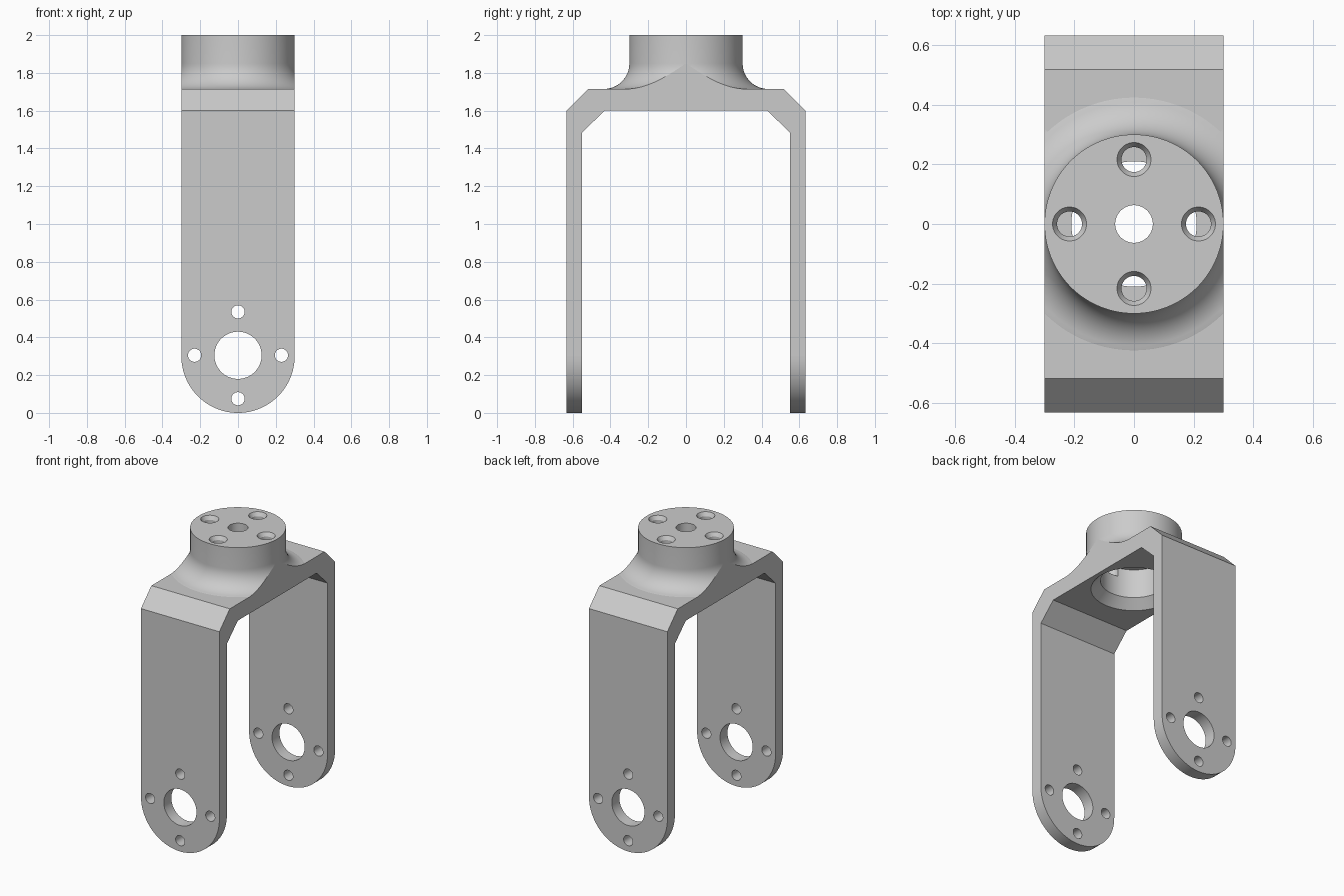
import bpy, bmesh, math
from mathutils import Matrix, Vector

if "Cube" in bpy.data.objects:
    bpy.data.objects.remove(bpy.data.objects["Cube"])

grey = bpy.data.materials.new("plain grey")
grey.diffuse_color = (0.6, 0.6, 0.6, 1)
grey.use_nodes = True
grey.node_tree.nodes["Principled BSDF"].inputs["Base Color"].default_value = grey.diffuse_color


def finish(bm, name):
    bmesh.ops.recalc_face_normals(bm, faces=bm.faces)
    me = bpy.data.meshes.new(name)
    bm.to_mesh(me)
    bm.free()
    me.materials.append(grey)
    ob = bpy.data.objects.new(name, me)
    bpy.context.collection.objects.link(ob)
    return ob


def prism(name, points, place, half):
    """Extrude a 2D outline between -half and +half; place maps (u, v, w) to xyz."""
    bm = bmesh.new()
    face = bm.faces.new([bm.verts.new(place(u, v, -half)) for u, v in points])
    ext = bmesh.ops.extrude_face_region(bm, geom=[face])
    move = Vector(place(0, 0, 2 * half))
    bmesh.ops.translate(bm, vec=move, verts=[g for g in ext["geom"] if isinstance(g, bmesh.types.BMVert)])
    return finish(bm, name)


def lathe(name, profile, segs=48, matrix=Matrix()):
    """Revolve (radius, height) points about z, capped at both ends."""
    bm = bmesh.new()
    rings = []
    for r, z in profile:
        angles = [(i + 0.5) * math.tau / segs for i in range(segs)]
        rings.append([bm.verts.new((r * math.cos(a), r * math.sin(a), z)) for a in angles])
    for a, b in zip(rings, rings[1:]):
        for i in range(segs):
            j = (i + 1) % segs
            bm.faces.new((a[i], a[j], b[j], b[i]))
    bm.faces.new(rings[0])
    bm.faces.new(rings[-1])
    bm.transform(matrix)
    return finish(bm, name)


def combine(target, tool, operation):
    mod = target.modifiers.new("combine", 'BOOLEAN')
    mod.operation, mod.solver, mod.object = operation, 'EXACT', tool
    bpy.context.view_layer.objects.active = target
    bpy.ops.object.modifier_apply(modifier=mod.name)
    bpy.data.objects.remove(tool)


# Fork frame: side outline with chamfered shoulders, extruded overwide
half_side = [(0.43, 1.6), (0.55, 1.485), (0.55, -0.1), (0.632, -0.1), (0.632, 1.6), (0.518, 1.715)]
outline = half_side + [(-y, z) for y, z in reversed(half_side)]
fork = prism("fork_yoke", outline, lambda y, z, x: (x, y, z), 0.5)

# Round boss with a flared fillet
fillet = [(0.435 - 0.135 * math.cos(t), 1.85 - 0.135 * math.sin(t))
          for t in (math.radians(6 * i) for i in range(15))]
boss = lathe("boss", [(0.3, 2.0)] + fillet + [(0.437, 1.711), (0.437, 1.66)], 96)
combine(fork, boss, 'UNION')

# Trim to the front silhouette with round leg ends
arc = [(0.3 * math.cos(a), 0.3 + 0.3 * math.sin(a))
       for a in (math.pi + math.pi * i / 48 for i in range(49))]
slab = prism("silhouette", arc + [(0.3, 2.2), (-0.3, 2.2)], lambda x, z, y: (x, y, z), 1.0)
combine(fork, slab, 'INTERSECT')

# Hollow under the boss with chamfered mouth, and centre hole
combine(fork, lathe("hollow", [(0.32, 1.55), (0.21, 1.66), (0.21, 1.86)], 72), 'DIFFERENCE')
combine(fork, lathe("centre_hole", [(0.063, 1.75), (0.063, 2.1)]), 'DIFFERENCE')

# Countersunk bolt holes in the boss, bolt holes and bearing hole in both legs
sideways = Matrix.Rotation(math.pi / 2, 4, 'X')
for k in range(4):
    c, s = math.cos(k * math.pi / 2), math.sin(k * math.pi / 2)
    bolt = lathe("bolt_hole", [(0.042, 1.80), (0.042, 1.975), (0.063, 2.01)], 32,
                 Matrix.Translation((0.216 * c, 0.216 * s, 0)))
    combine(fork, bolt, 'DIFFERENCE')
    leg_bolt = lathe("leg_bolt_hole", [(0.035, -1), (0.035, 1)], 32,
                     Matrix.Translation((0.23 * c, 0, 0.305 + 0.23 * s)) @ sideways)
    combine(fork, leg_bolt, 'DIFFERENCE')
combine(fork, lathe("bearing_hole", [(0.125, -1), (0.125, 1)], 64,
                    Matrix.Translation((0, 0, 0.305)) @ sideways), 'DIFFERENCE')

# Smooth curved faces, keep the large planes flat
bpy.ops.object.select_all(action='DESELECT')
fork.select_set(True)
bpy.context.view_layer.objects.active = fork
bpy.ops.object.shade_smooth_by_angle(angle=math.radians(25))
for p in fork.data.polygons:
    if p.area > 0.03:
        p.use_smooth = False
